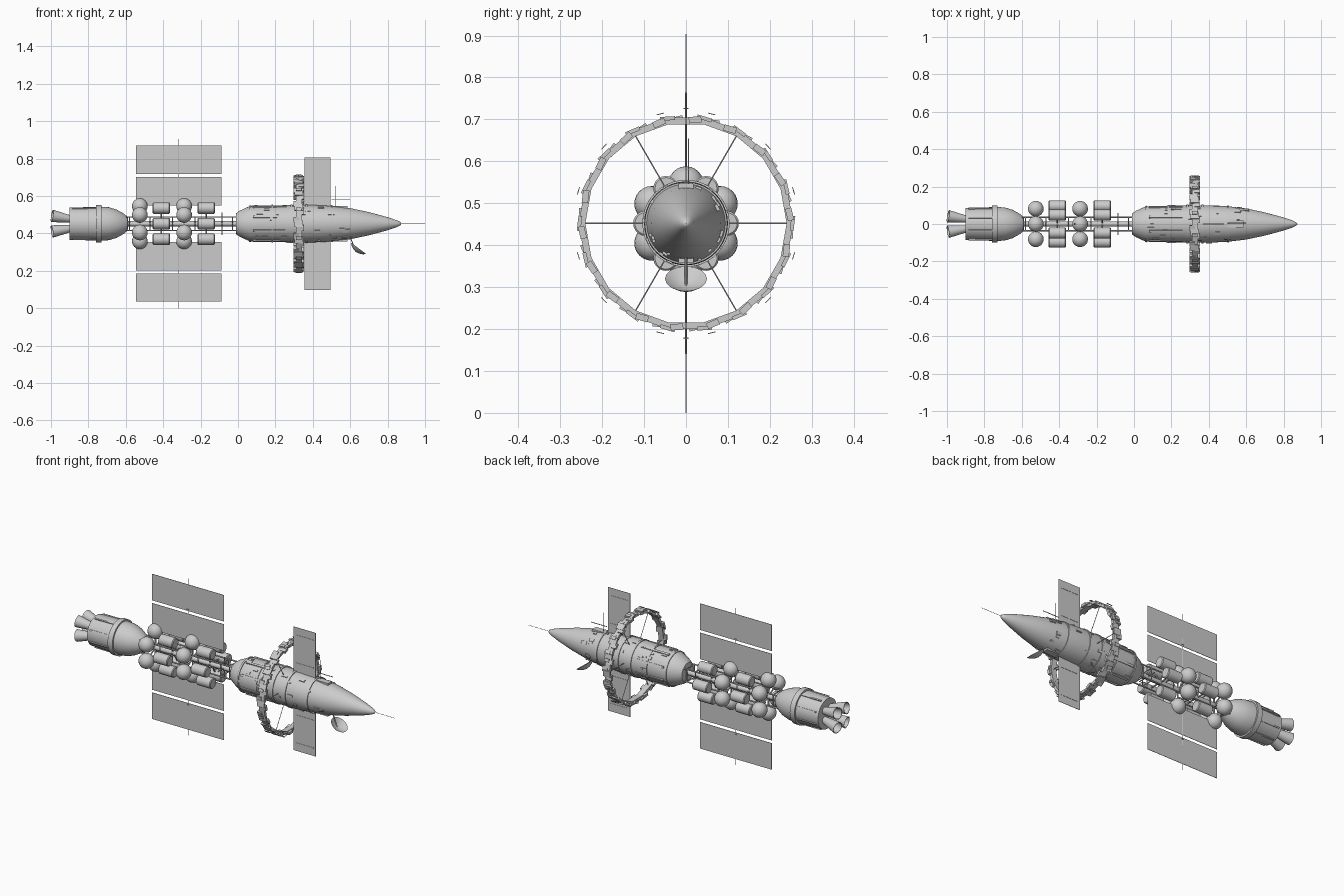
import bpy, bmesh, math, random
from mathutils import Matrix, Vector

random.seed(4)
if "Cube" in bpy.data.objects:
    bpy.data.objects.remove(bpy.data.objects["Cube"])

AXIS = 0.452  # height of the long axis
TAU = math.tau

grey = bpy.data.materials.new("hull_grey")
grey.use_nodes = True
grey.diffuse_color = (0.6, 0.6, 0.6, 1)
grey.node_tree.nodes["Principled BSDF"].inputs["Base Color"].default_value = (0.6, 0.6, 0.6, 1)


def finish(name, bm, smooth=True):
    bmesh.ops.remove_doubles(bm, verts=bm.verts, dist=1e-5)
    bmesh.ops.recalc_face_normals(bm, faces=bm.faces)
    mesh = bpy.data.meshes.new(name)
    bm.to_mesh(mesh)
    bm.free()
    mesh.materials.append(grey)
    ob = bpy.data.objects.new(name, mesh)
    bpy.context.collection.objects.link(ob)
    if smooth:
        bpy.ops.object.select_all(action="DESELECT")
        ob.select_set(True)
        bpy.context.view_layer.objects.active = ob
        bpy.ops.object.shade_smooth_by_angle(angle=math.radians(35))
    return ob


def polar(x, radius, angle):
    """Point around the long axis; angle 0 is +y, a quarter turn is up."""
    return Vector((x, radius * math.cos(angle), AXIS + radius * math.sin(angle)))


def lathe(bm, profile, origin, direction=(1, 0, 0), seg=32):
    """Turn (distance, radius) pairs about a line."""
    turn = Vector((1, 0, 0)).rotation_difference(Vector(direction)).to_matrix()
    rings = []
    for d, r in profile:
        rings.append([bm.verts.new(Vector(origin) + turn @ Vector(
            (d, r * math.cos(TAU * i / seg), r * math.sin(TAU * i / seg)))) for i in range(seg)])
    for a, b in zip(rings, rings[1:]):
        for i in range(seg):
            j = (i + 1) % seg
            bm.faces.new((a[i], a[j], b[j], b[i]))


def rod(bm, p, q, r, seg=6):
    p, q = Vector(p), Vector(q)
    length = (q - p).length
    lathe(bm, [(0, 0), (0, r), (length, r), (length, 0)], p, (q - p).normalized(), seg)


def box(bm, centre, size, angle=0):
    """Box whose local y points outwards at the given angle about the long axis."""
    m = Matrix.Translation(centre) @ Matrix.Rotation(angle, 4, "X") @ Matrix.Diagonal((*size, 1))
    bmesh.ops.create_cube(bm, size=1, matrix=m)


# Main hull
HULL = [(-0.012, 0), (-0.012, 0.055), (0.01, 0.07), (0.06, 0.093), (0.1, 0.096), (0.3, 0.1),
        (0.4, 0.1), (0.5, 0.095), (0.6, 0.083), (0.7, 0.062), (0.8, 0.035), (0.85, 0.018),
        (0.868, 0.009), (0.874, 0)]


def hull_radius(x):
    for (a, ra), (b, rb) in zip(HULL[1:], HULL[2:]):
        if a <= x <= b:
            return ra + (rb - ra) * (x - a) / (b - a)
    return 0


bm = bmesh.new()
lathe(bm, HULL, (0, 0, AXIS), seg=40)
finish("main_hull", bm)

# Raised bands, long strips and small panels on the hull
bm = bmesh.new()
for x, w in ((0.06, 0.01), (0.18, 0.008), (0.28, 0.012), (0.36, 0.012), (0.5, 0.008)):
    r0, r1 = hull_radius(x), hull_radius(x + w)
    lathe(bm, [(0, r0 - 0.003), (0, r0 + 0.004), (w, r1 + 0.004), (w, r1 - 0.003)], (x, 0, AXIS), seg=40)
finish("hull_bands", bm)

bm = bmesh.new()
for k in range(8):
    a = TAU * (k + 0.5) / 8
    box(bm, polar(0.17, 0.098, a), (0.18, 0.008, 0.012), a)
for k in range(60):
    x, a = random.uniform(0.08, 0.62), random.uniform(0, TAU)
    size = (random.uniform(0.01, 0.035), 0.008, random.uniform(0.006, 0.016))
    box(bm, polar(x, hull_radius(x), a), size, a)
for side in (-1, 1):
    box(bm, (0.54, 0, AXIS + side * 0.089), (0.09, 0.035, 0.012))
finish("hull_panels", bm, False)

# Nose spike and aerials
bm = bmesh.new()
rod(bm, (0.86, 0, AXIS), (1, 0, AXIS), 0.001)
rod(bm, (0.52, 0.006, 0.53), (0.52, 0.006, 0.655), 0.0015)
rod(bm, (0.5, 0.006, 0.58), (0.6, 0.006, 0.58), 0.002)
finish("aerials", bm)

# Dish below the nose
bm = bmesh.new()
aim = Vector((0.6, 0, 0.8))
rim = Vector((0.645, 0, 0.32))
lathe(bm, [(-0.024, 0), (-0.021, 0.018), (-0.012, 0.037), (0, 0.05), (-0.009, 0.036),
           (-0.017, 0.018), (-0.02, 0)], rim, aim, 16)
rod(bm, rim - aim * 0.022, (0.6, 0, 0.38), 0.003)
finish("dish", bm)

# Habitat ring with spokes, modules and outer plates
bm = bmesh.new()
lathe(bm, [(-0.016, 0.24), (-0.016, 0.256), (0.016, 0.256), (0.016, 0.24), (-0.016, 0.24)],
      (0.325, 0, AXIS), seg=18)
finish("habitat_ring", bm, False)

bm = bmesh.new()
for k in range(36):
    a = TAU * (k + 0.5) / 36
    box(bm, polar(0.325 + 0.014 * (-1) ** k, 0.248, a), (0.03, 0.015, 0.03), a + 0.15)
for k in range(18):
    a = TAU * k / 18
    box(bm, polar(0.325, 0.254, a), (0.045, 0.009, 0.036), a - 0.12)
for k in range(6):
    for spread in (-0.23, 0.23):
        a = TAU * (k + 0.5) / 6 + spread
        box(bm, polar(0.325, 0.268, a), (0.03, 0.002, 0.018), a)
finish("ring_modules", bm, False)

bm = bmesh.new()
for k in range(6):
    a = TAU * k / 6
    rod(bm, polar(0.325, 0.09, a), polar(0.325, 0.25, a), 0.0018)
finish("ring_spokes", bm)

# Radiator plate through the hull, and the solar panels
bm = bmesh.new()
for side in (-1, 1):
    box(bm, (0.425, 0, AXIS + side * 0.22), (0.14, 0.002, 0.27))
    for off in (0.15, 0.31):
        box(bm, (0.425, 0, AXIS + side * off), (0.11, 0.005, 0.004))
finish("radiators", bm, False)

bm = bmesh.new()
for side in (-1, 1):
    for off in (0.173, 0.341):
        box(bm, (-0.317, 0, AXIS + side * off), (0.456, 0.002, 0.152))
finish("solar_panels", bm, False)

bm = bmesh.new()
for side in (-1, 1):
    rod(bm, (-0.317, 0, AXIS), (-0.317, 0, AXIS + side * 0.31), 0.002)
    rod(bm, (-0.317, 0, AXIS + side * 0.31), (-0.317, 0, AXIS + side * AXIS), 0.0015)
    box(bm, (-0.317, 0, AXIS + side * 0.274), (0.01, 0.012, 0.003))
finish("panel_masts", bm)

# Truss spine with cross frames
bm = bmesh.new()
rod(bm, (-0.6, 0, AXIS), (0, 0, AXIS), 0.014, 12)
corners = [(y, z) for y, z in ((1, 1), (-1, 1), (-1, -1), (1, -1))]
for i, (y, z) in enumerate(corners):
    rod(bm, (-0.6, y * 0.036, AXIS + z * 0.036), (0, y * 0.036, AXIS + z * 0.036), 0.004)
    y2, z2 = corners[(i + 1) % 4]
    for x in (-0.58, -0.47, -0.35, -0.23, -0.085, -0.03):
        rod(bm, (x, y * 0.036, AXIS + z * 0.036), (x, y2 * 0.036, AXIS + z2 * 0.036), 0.003)
for side in (-1, 1):
    rod(bm, (-0.085, 0, AXIS), (-0.085, 0, AXIS + side * 0.06), 0.003)
    rod(bm, (-0.085, 0, AXIS), (-0.085, side * 0.06, AXIS), 0.003)
finish("truss", bm)

# Six spheres and six cylinders per bay, turned half a step from each other
for bay, (xs, xc) in enumerate(((-0.525, -0.41), (-0.288, -0.17)), 1):
    balls, drums, struts = bmesh.new(), bmesh.new(), bmesh.new()
    for k in range(6):
        a, b = TAU * (k + 0.5) / 6, TAU * k / 6
        bmesh.ops.create_uvsphere(balls, u_segments=20, v_segments=12, radius=0.042,
                                  matrix=Matrix.Translation(polar(xs, 0.094, a)))
        lathe(drums, [(-0.046, 0), (-0.046, 0.026), (-0.042, 0.03), (0.042, 0.03),
                      (0.046, 0.026), (0.046, 0)], polar(xc, 0.096, b), seg=20)
        rod(struts, polar(xs, 0, a), polar(xs, 0.094, a), 0.004)
        rod(struts, polar(xc, 0, b), polar(xc, 0.094, b), 0.004)
    finish(f"sphere_tanks_{bay}", balls)
    finish(f"cylinder_tanks_{bay}", drums)
    finish(f"tank_struts_{bay}", struts)

# Engine body with collar and strips
bm = bmesh.new()
lathe(bm, [(-0.9, 0), (-0.9, 0.086), (-0.76, 0.09), (-0.76, 0.1), (-0.73, 0.1), (-0.73, 0.091),
           (-0.69, 0.088), (-0.65, 0.076), (-0.61, 0.054), (-0.59, 0.036), (-0.585, 0)],
      (0, 0, AXIS), seg=36)
finish("engine_body", bm)

bm = bmesh.new()
for k in range(8):
    a = TAU * (k + 0.5) / 8
    box(bm, polar(-0.81, 0.09, a), (0.15, 0.006, 0.008), a)
finish("engine_strips", bm, False)

# Four flared nozzles
bm = bmesh.new()
for y, z in corners:
    start = Vector((-0.885, y * 0.024, AXIS + z * 0.024))
    end = Vector((-0.998, y * 0.042, AXIS + z * 0.042))
    lathe(bm, [(0, 0), (0, 0.017), (0.04, 0.023), (0.08, 0.029), (0.112, 0.033),
               (0.112, 0.03), (0.08, 0.026), (0.03, 0.018), (0.03, 0)],
          start, (end - start).normalized(), 20)
finish("nozzles", bm)
